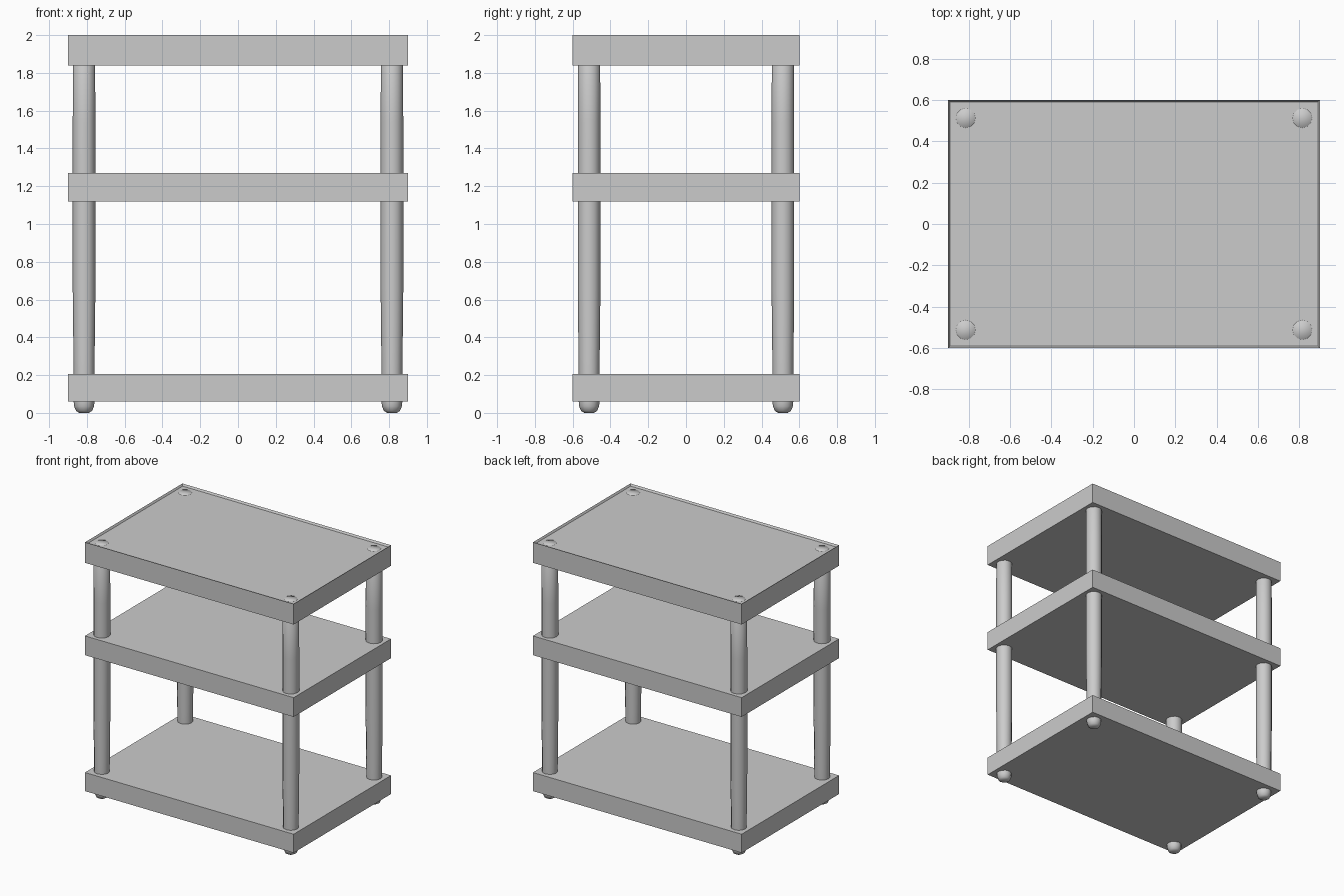
import bpy, bmesh, math

if "Cube" in bpy.data.objects:
    bpy.data.objects.remove(bpy.data.objects["Cube"])

def finish(bm, name):
    bmesh.ops.recalc_face_normals(bm, faces=bm.faces)
    mesh = bpy.data.meshes.new(name)
    bm.to_mesh(mesh)
    bm.free()
    ob = bpy.data.objects.new(name, mesh)
    bpy.context.collection.objects.link(ob)
    return ob

def shelf(name, z0, z1, recess=0.0):
    bm = bmesh.new()
    bmesh.ops.create_cube(bm, size=1)
    for v in bm.verts:
        v.co = (v.co.x * 1.8, v.co.y * 1.2, z0 if v.co.z < 0 else z1)
    if recess:
        bm.normal_update()
        top = max(bm.faces, key=lambda f: f.calc_center_median().z)
        bmesh.ops.inset_region(bm, faces=[top], thickness=0.013)
        for v in top.verts:
            v.co.z -= recess
    return finish(bm, name)

# Shelves; the top one has a thin raised rim
shelf("bottom_shelf", 0.06, 0.205)
shelf("middle_shelf", 1.12, 1.27)
shelf("top_shelf", 1.84, 2.0, 0.015)

# Round leg with domed foot, running through all shelves
PROFILE = [(0.025, 0.0), (0.042, 0.01), (0.053, 0.035), (0.055, 0.06),
           (0.056, 0.3), (0.06, 0.65), (0.06, 1.54), (0.058, 1.97), (0.045, 1.988)]
SIDES = 12

def leg(name, x, y):
    bm = bmesh.new()
    rings = [[bm.verts.new((x + r * math.cos(2 * math.pi * i / SIDES),
                            y + r * math.sin(2 * math.pi * i / SIDES), z))
              for i in range(SIDES)] for r, z in PROFILE]
    for a, b in zip(rings, rings[1:]):
        for i in range(SIDES):
            j = (i + 1) % SIDES
            bm.faces.new((a[i], a[j], b[j], b[i]))
    bm.faces.new(rings[0][::-1])
    bm.faces.new(rings[-1])
    for f in bm.faces:
        f.smooth = True
    return finish(bm, name)

for side, x in (("left", -0.815), ("right", 0.815)):
    for end, y in (("front", -0.513), ("back", 0.513)):
        leg(f"{end}_{side}_leg", x, y)
